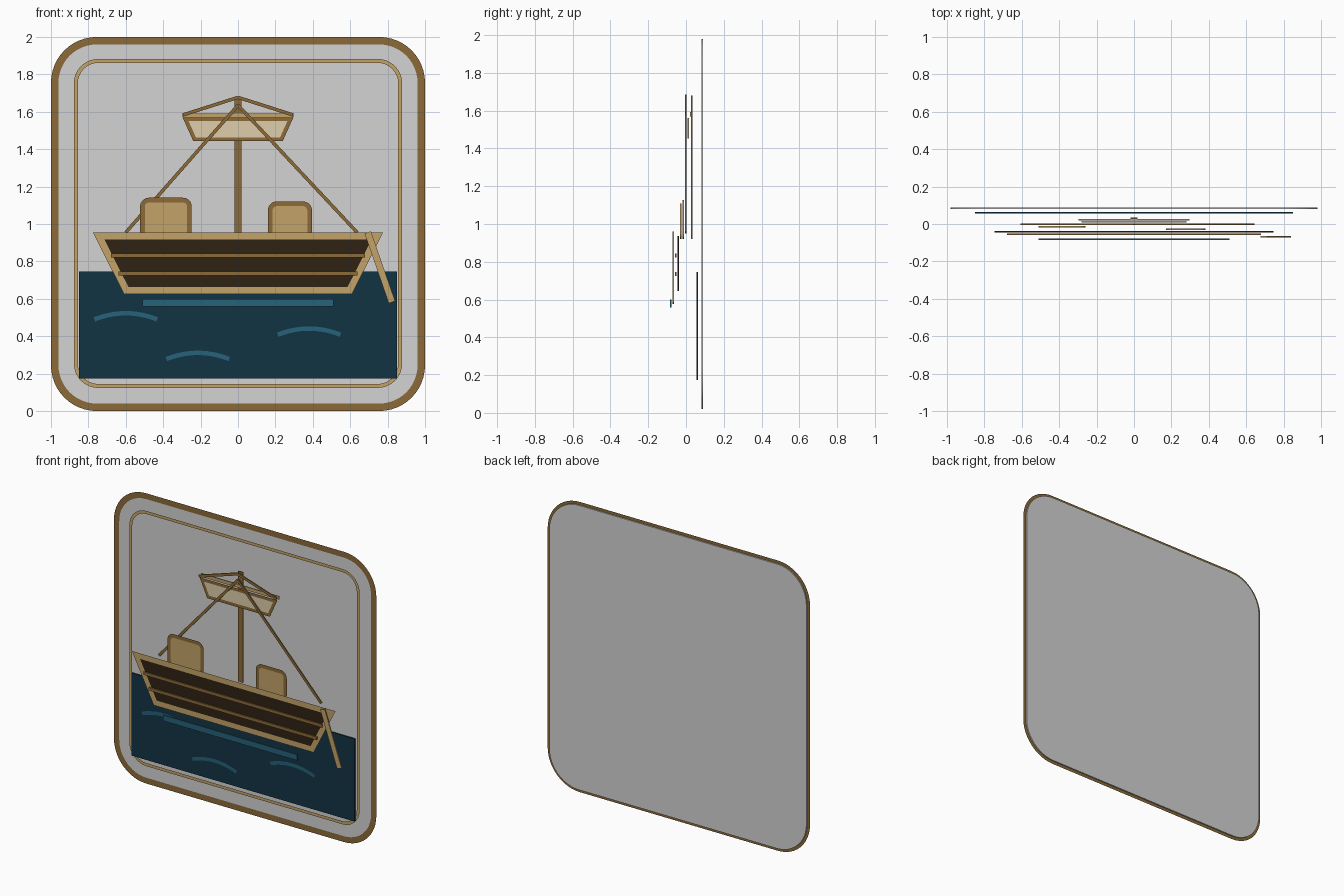
import bpy
import bmesh
from math import sin, cos, pi
from mathutils import Vector

cube = bpy.data.objects.get("Cube")
if cube:
    bpy.data.objects.remove(cube, do_unlink=True)

THICK = 0.008


def material(name, rgb):
    # 8-bit display values converted to linear
    lin = [((c / 255 + 0.055) / 1.055) ** 2.4 for c in rgb]
    m = bpy.data.materials.new(name)
    m.use_nodes = True
    m.diffuse_color = (*lin, 1)
    m.node_tree.nodes["Principled BSDF"].inputs["Base Color"].default_value = (*lin, 1)
    return m


GREY = material("pale_grey", (211, 211, 211))
BROWN = material("wood_brown", (139, 106, 56))
TAN = material("light_tan", (195, 162, 105))
CREAM = material("canvas_cream", (223, 206, 172))
DARK = material("dark_hull_brown", (47, 34, 19))
WATER = material("deep_water", (18, 51, 67))
RIPPLE = material("ripple_teal", (38, 98, 122))


def finish(name, bm, mat):
    mesh = bpy.data.meshes.new(name)
    bm.to_mesh(mesh)
    bm.free()
    mesh.materials.append(mat)
    obj = bpy.data.objects.new(name, mesh)
    bpy.context.collection.objects.link(obj)
    return obj


def slab(name, outline, y, mat):
    """Thin solid plate with the given x-z outline, centred on depth y."""
    bm = bmesh.new()
    face = bm.faces.new([bm.verts.new((x, y - THICK / 2, z)) for x, z in outline])
    ext = bmesh.ops.extrude_face_region(bm, geom=[face])
    moved = [v for v in ext["geom"] if isinstance(v, bmesh.types.BMVert)]
    bmesh.ops.translate(bm, verts=moved, vec=(0, THICK, 0))
    if not any(f.calc_center_median().y < y - THICK / 4 for f in bm.faces):
        bm.faces.new([v for v in face.verts])
    bmesh.ops.recalc_face_normals(bm, faces=bm.faces[:])
    return finish(name, bm, mat)


def ribbon(name, path, width, y, mat, closed=True):
    """Flat mitred band following an x-z path."""
    pts = [Vector(p) for p in path]
    n = len(pts)
    bm = bmesh.new()
    pairs = []
    for i, p in enumerate(pts):
        before = pts[i - 1] if closed or i else None
        after = pts[(i + 1) % n] if closed or i < n - 1 else None
        d1 = (p - before).normalized() if before else (after - p).normalized()
        d2 = (after - p).normalized() if after else d1
        n1, n2 = Vector((-d1.y, d1.x)), Vector((-d2.y, d2.x))
        side = (n1 + n2).normalized()
        side *= width / 2 / side.dot(n1)
        pairs.append([bm.verts.new((q.x, y, q.y)) for q in (p + side, p - side)])
    for i in range(n if closed else n - 1):
        (a, b), (c, d) = pairs[i], pairs[(i + 1) % n]
        bm.faces.new((a, b, d, c))
    bm.normal_update()
    for f in bm.faces:
        if f.normal.y > 0:
            f.normal_flip()
    return finish(name, bm, mat)


def bar(name, start, end, width, y, mat):
    """Straight plank between two x-z points."""
    p, q = Vector(start), Vector(end)
    d = (q - p).normalized() * width / 2
    s = Vector((-d.y, d.x))
    return slab(name, [p + s, p - s, q - s, q + s], y, mat)


def rounded(x0, x1, z0, z1, r, steps=8):
    corners = [(x1 - r, z1 - r), (x0 + r, z1 - r), (x0 + r, z0 + r), (x1 - r, z0 + r)]
    return [(cx + r * cos(a), cz + r * sin(a))
            for k, (cx, cz) in enumerate(corners)
            for a in [(k + i / steps) * pi / 2 for i in range(steps + 1)]]


def trapezoid(top, bottom, z0, z1):
    return [(-top, z1), (-bottom, z0), (bottom, z0), (top, z1)]


# Backing panel with its two frames
panel = rounded(-0.98, 0.98, 0.02, 1.98, 0.225, 12)
slab("backing_panel", panel, 0.085, GREY)
ribbon("outer_frame", panel, 0.04, 0.078, BROWN)
ribbon("inner_frame", rounded(-0.867, 0.867, 0.134, 1.872, 0.12), 0.021, 0.071, TAN)

# Water, ripples and reflection
slab("water", trapezoid(0.85, 0.85, 0.175, 0.745), 0.06, WATER)
for i, (cx, cz) in enumerate([(-0.6, 0.49), (0.38, 0.408), (-0.215, 0.278)]):
    arc = [(cx + 0.168 * t / 6, cz + 0.033 * (1 - (t / 6) ** 2)) for t in range(-6, 7)]
    ribbon(f"ripple_{i + 1}", arc, 0.024, 0.05, RIPPLE, closed=False)
bar("reflection", (-0.511, 0.579), (0.511, 0.579), 0.04, -0.081, RIPPLE)

# Mast and canopy
bar("mast", (0, 0.92), (0, 1.68), 0.037, 0.031, BROWN)
bar("canopy_ridge", (-0.297, 1.581), (0.297, 1.581), 0.022, 0.024, TAN)
canopy = trapezoid(0.28, 0.232, 1.453, 1.56)
slab("canopy", canopy, 0.012, CREAM)
ribbon("canopy_trim", canopy, 0.021, 0.006, BROWN)

# Braces and stays
for side, sign, foot in [("right", -1, -0.6), ("left", 1, 0.637)]:
    bar(f"canopy_brace_{side}", (0, 1.677), (sign * 0.295, 1.583), 0.018, -0.002, BROWN)
    bar(f"stay_{side}", (0, 1.635), (foot, 0.955), 0.018, -0.002, BROWN)

# Cargo boxes
for side, x0, x1, top, y in [("right", -0.511, -0.26, 1.128, -0.0145),
                             ("left", 0.172, 0.383, 1.108, -0.028)]:
    box = rounded(x0, x1, 0.92, top, 0.035)
    slab(f"cargo_box_{side}", box, y, TAN)
    ribbon(f"cargo_box_trim_{side}", box, 0.025, y - 0.006, BROWN)

# Hull with rim and planks
hull = trapezoid(0.745, 0.598, 0.645, 0.936)
slab("hull", hull, -0.041, DARK)
ribbon("hull_rim", hull, 0.038, -0.047, TAN)
for name, half, z in [("upper", 0.68, 0.832), ("lower", 0.64, 0.735)]:
    bar(f"{name}_plank", (-half, z), (half, z), 0.021, -0.055, BROWN)

# Steering oar
bar("steering_oar", (0.694, 0.955), (0.823, 0.582), 0.036, -0.068, TAN)
